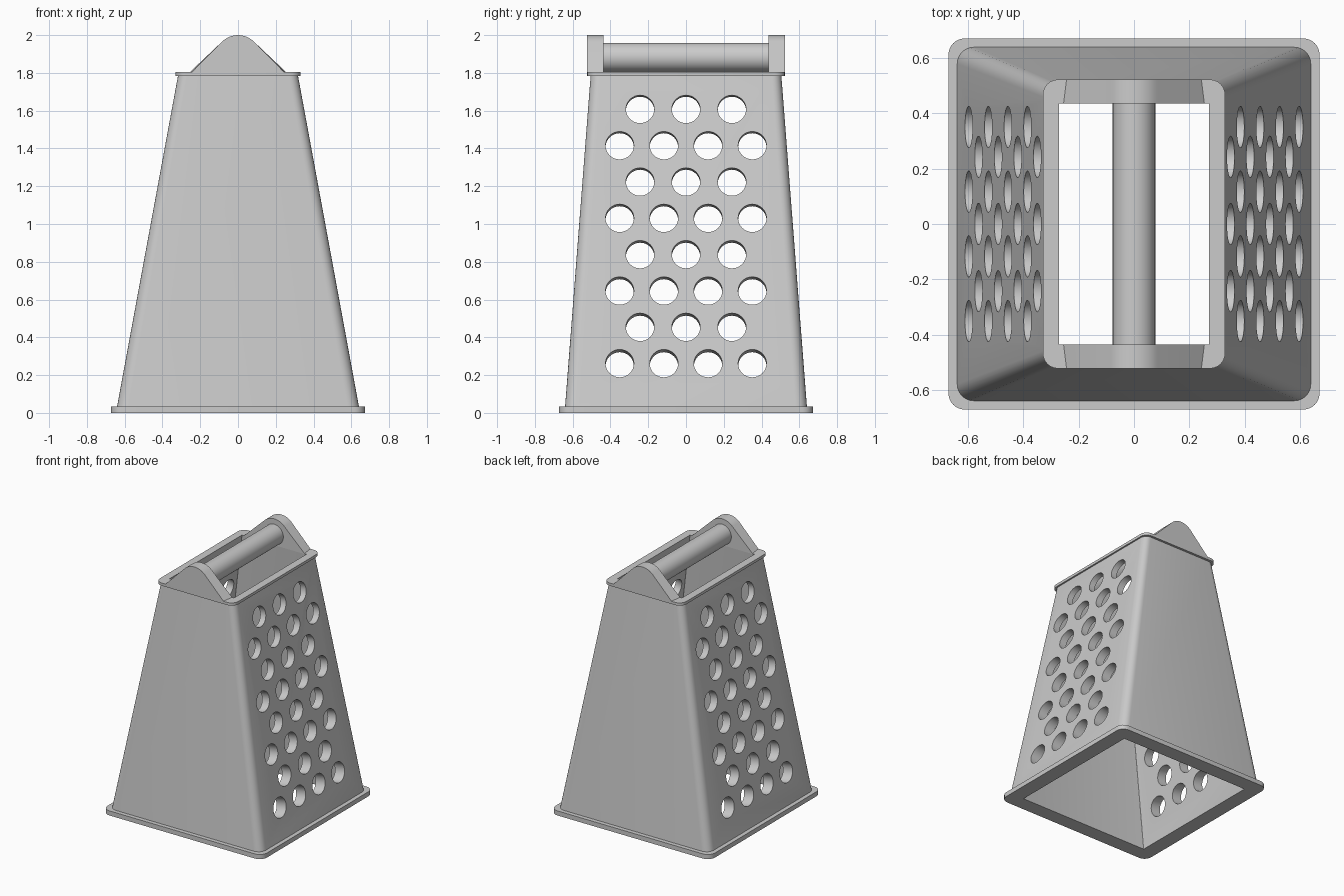
import bpy, bmesh
from math import pi, sin, cos, atan
from mathutils import Matrix, Vector

if "Cube" in bpy.data.objects:
    bpy.data.objects.remove(bpy.data.objects["Cube"])

SEG = 6


def finish(bm, name, smooth=True):
    bmesh.ops.recalc_face_normals(bm, faces=bm.faces)
    me = bpy.data.meshes.new(name)
    bm.to_mesh(me)
    bm.free()
    ob = bpy.data.objects.new(name, me)
    bpy.context.collection.objects.link(ob)
    if smooth:
        smooth_object(ob)
    return ob


def smooth_object(ob):
    bpy.ops.object.select_all(action='DESELECT')
    ob.select_set(True)
    bpy.context.view_layer.objects.active = ob
    bpy.ops.object.shade_smooth_by_angle(angle=0.5)


def rounded_rect(hx, hy, r, z):
    pts = []
    for q, (sx, sy) in enumerate([(1, 1), (-1, 1), (-1, -1), (1, -1)]):
        for i in range(SEG + 1):
            a = (q + i / SEG) * pi / 2
            pts.append((sx * (hx - r) + r * cos(a), sy * (hy - r) + r * sin(a), z))
    return pts


def bridge(bm, a, b):
    n = len(a)
    for i in range(n):
        j = (i + 1) % n
        bm.faces.new((a[i], a[j], b[j], b[i]))


# Tapered hollow body with base flange and top rim
Z0, Z1, Z2 = 0.035, 1.783, 1.804
rings = [(0.672, 0.672, 0.06, 0), (0.672, 0.672, 0.06, Z0),
         (0.64, 0.64, 0.06, Z0), (0.318, 0.505, 0.05, Z1),
         (0.33, 0.523, 0.055, Z1), (0.33, 0.523, 0.055, Z2),
         (0.272, 0.436, 0.002, Z2), (0.557, 0.557, 0.002, 0)]
bm = bmesh.new()
loops = [[bm.verts.new(p) for p in rounded_rect(*r)] for r in rings]
for i, loop in enumerate(loops):
    bridge(bm, loop, loops[(i + 1) % len(loops)])
body = finish(bm, "grater_body", False)

# Staggered hole cutters, perpendicular to both sloped sides
slope = (0.64 - 0.318) / (Z1 - Z0)
bm = bmesh.new()
for side in (1, -1):
    tilt = Matrix.Rotation(side * (pi / 2 - atan(slope)), 4, 'Y')
    for row in range(8):
        z = 0.262 + 0.1923 * row
        x = side * (0.64 - slope * (z - Z0))
        ys = (-0.351, -0.117, 0.117, 0.351) if row % 2 == 0 else (-0.243, 0, 0.243)
        for y in ys:
            bmesh.ops.create_cone(bm, cap_ends=True, segments=32, radius1=0.075,
                                  radius2=0.075, depth=0.3,
                                  matrix=Matrix.Translation((x, y, z)) @ tilt)
cutter = finish(bm, "hole_cutter", False)
cutter.hide_render = True
mod = body.modifiers.new("holes", 'BOOLEAN')
mod.operation = 'DIFFERENCE'
mod.solver = 'EXACT'
mod.object = cutter
bpy.context.view_layer.objects.active = body
bpy.ops.object.modifier_apply(modifier=mod.name)
bpy.data.objects.remove(cutter)
smooth_object(body)

# Handle brackets: triangular plates with a rounded peak
HZ, R = 1.88, 0.12


def bracket_profile(base, y):
    arc = [(R * cos(a), y, HZ + R * sin(a))
           for a in (pi / 4 + pi / 2 * i / 12 for i in range(13))]
    return [(base, y, 1.80)] + arc + [(-base, y, 1.80)]


for s, name in ((-1, "front_bracket"), (1, "back_bracket")):
    bm = bmesh.new()
    outer = [bm.verts.new(p) for p in bracket_profile(0.248, s * 0.523)]
    inner = [bm.verts.new(p) for p in bracket_profile(0.259, s * 0.436)]
    bridge(bm, outer, inner)
    bm.faces.new(outer)
    bm.faces.new(inner)
    finish(bm, name)

# Round handle bar
bm = bmesh.new()
bmesh.ops.create_cone(bm, cap_ends=True, segments=40, radius1=0.077, radius2=0.077,
                      depth=0.89, matrix=Matrix.Translation((0, 0, HZ + 0.002))
                      @ Matrix.Rotation(pi / 2, 4, 'X'))
finish(bm, "handle_bar")
